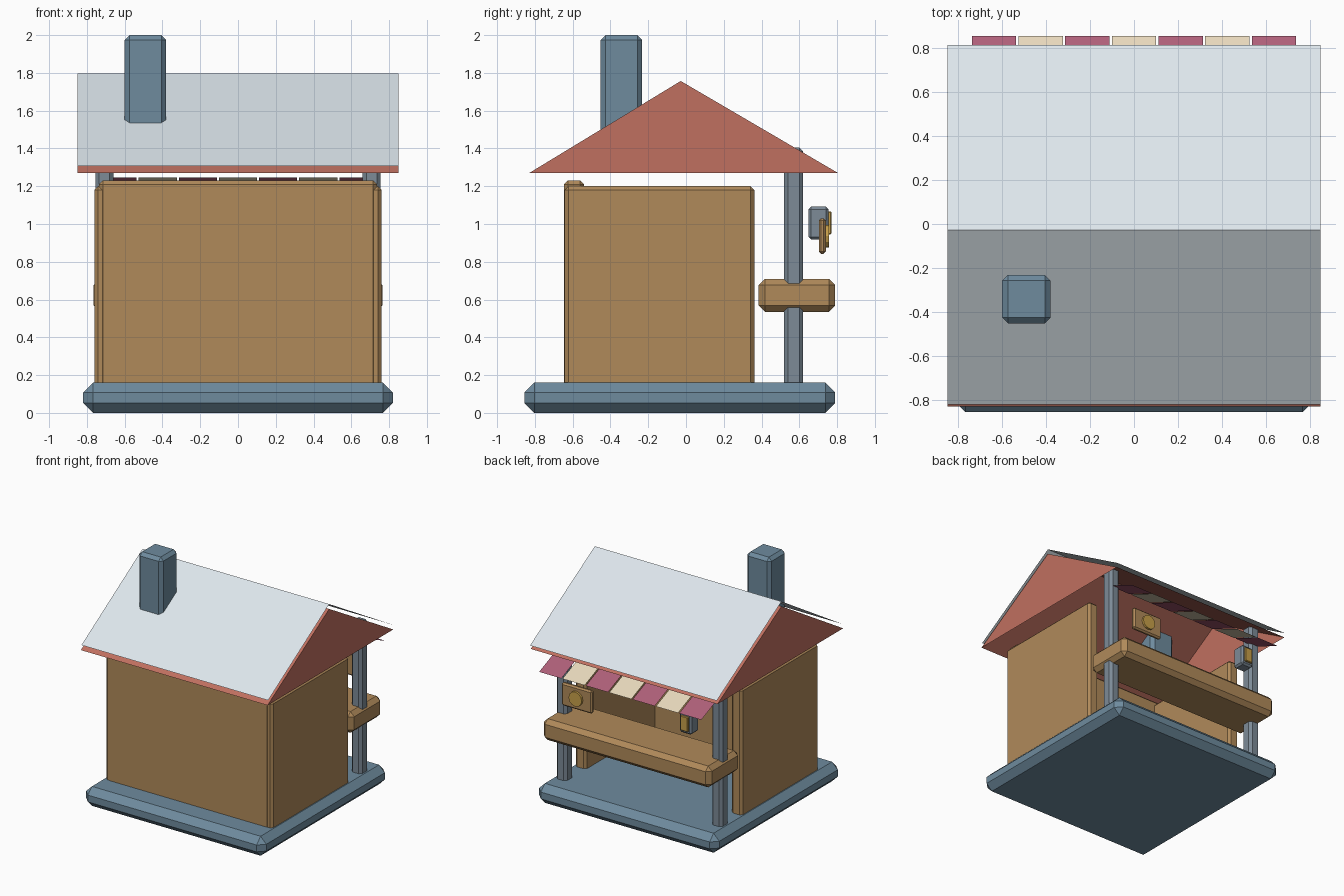
import bpy, bmesh, math
from mathutils import Matrix

if "Cube" in bpy.data.objects:
    bpy.data.objects.remove(bpy.data.objects["Cube"])


def mat(name, hexcol):
    def lin(c):
        c /= 255
        return c / 12.92 if c <= 0.04045 else ((c + 0.055) / 1.055) ** 2.4
    m = bpy.data.materials.new(name)
    m.diffuse_color = (*[lin(int(hexcol[i:i + 2], 16)) for i in (0, 2, 4)], 1)
    m.use_nodes = True
    m.node_tree.nodes["Principled BSDF"].inputs["Base Color"].default_value = m.diffuse_color
    return m


WOOD = mat("wood", "B08A5A")
STONE = mat("blue_stone", "6E8B9E")
STEEL = mat("grey_steel", "7D8B97")
RED = mat("roof_red", "C07060")
SNOW = mat("pale_roof_sheet", "DDE6EC")
PLUM = mat("awning_plum", "B0607A")
CREAM = mat("awning_cream", "E8D9BC")
GOLD = mat("gold", "C8A04A")


def finish(name, bm, material):
    me = bpy.data.meshes.new(name)
    bm.to_mesh(me)
    bm.free()
    me.materials.append(material)
    ob = bpy.data.objects.new(name, me)
    bpy.context.collection.objects.link(ob)
    return ob


def box(name, x, y, z, bevel, material):
    """Chamfered box from (min, max) ranges."""
    bm = bmesh.new()
    bmesh.ops.create_cube(bm, size=1)
    for v in bm.verts:
        for i, r in enumerate((x, y, z)):
            v.co[i] = r[0] if v.co[i] < 0 else r[1]
    if bevel:
        bmesh.ops.bevel(bm, geom=bm.edges[:], offset=bevel, segments=1,
                        affect='EDGES', profile=0.5)
    return finish(name, bm, material)


def sheet(name, faces, material):
    """Thin single-layer surface from polygons."""
    bm = bmesh.new()
    for f in faces:
        bm.faces.new([bm.verts.new(p) for p in f])
    bmesh.ops.remove_doubles(bm, verts=bm.verts[:], dist=1e-5)
    return finish(name, bm, material)


# Base slab
box("base", (-0.82, 0.82), (-0.855, 0.79), (0, 0.16), 0.052, STONE)

# Walls: closed at the front, open on the counter side
box("back_wall", (-0.735, 0.735), (-0.645, -0.54), (0.12, 1.23), 0.02, WOOD)
for side, s in (("left", -1), ("right", 1)):
    box(side + "_wall", sorted((s * 0.66, s * 0.76)), (-0.642, 0.362),
        (0.12, 1.20), 0.02, WOOD)
    # Posts carrying the roof
    box(side + "_post", sorted((s * 0.66, s * 0.755)), (0.52, 0.62),
        (0.12, 1.405), 0.02, STEEL)

# Serving counter
box("counter", (-0.765, 0.765), (0.385, 0.79), (0.535, 0.71), 0.034, WOOD)

# Gabled roof shell, open underneath
X, R = 0.85, -0.028
front, back, ridge = (-0.83, 1.27), (0.805, 1.27), (R, 1.757)
slope = lambda a, b: [(-X, *a), (X, *a), (X, *b), (-X, *b)]
sheet("roof", [slope(front, ridge), slope(ridge, back),
               [(X, *front), (X, *back), (X, *ridge)],
               [(-X, *back), (-X, *front), (-X, *ridge)]], RED)

# Pale sheet lying just above the roof
top = (R, 1.797)
sheet("roof_cover", [slope((-0.822, 1.308), top), slope(top, (0.815, 1.302))], SNOW)

# Chimney
box("chimney", (-0.6, -0.38), (-0.452, -0.232), (1.4, 2.0), 0.026, STONE)

# Striped awning
for i in range(7):
    c = (i - 3) * 0.2125
    a, b = c - 0.101, c + 0.101
    sheet(f"awning_strip_{i + 1}", [[(a, 0.58, 1.245), (a, 0.855, 1.13),
                                     (b, 0.855, 1.13), (b, 0.58, 1.245)][::-1]],
          CREAM if i % 2 else PLUM)

# Hanging sign with round disc
box("sign", (0.34, 0.62), (0.703, 0.74), (0.842, 1.03), 0.012, WOOD)
bm = bmesh.new()
bmesh.ops.create_cone(bm, cap_ends=True, segments=12, radius1=0.06, radius2=0.06,
                      depth=0.03,
                      matrix=Matrix.Translation((0.48, 0.742, 0.936))
                      @ Matrix.Rotation(math.pi / 2, 4, 'X'))
finish("sign_disc", bm, GOLD)

# Lantern
box("lantern", (-0.575, -0.465), (0.648, 0.755), (0.918, 1.092), 0.014, STEEL)
box("lantern_glass", (-0.555, -0.485), (0.745, 0.77), (0.945, 1.067), 0.005, GOLD)
